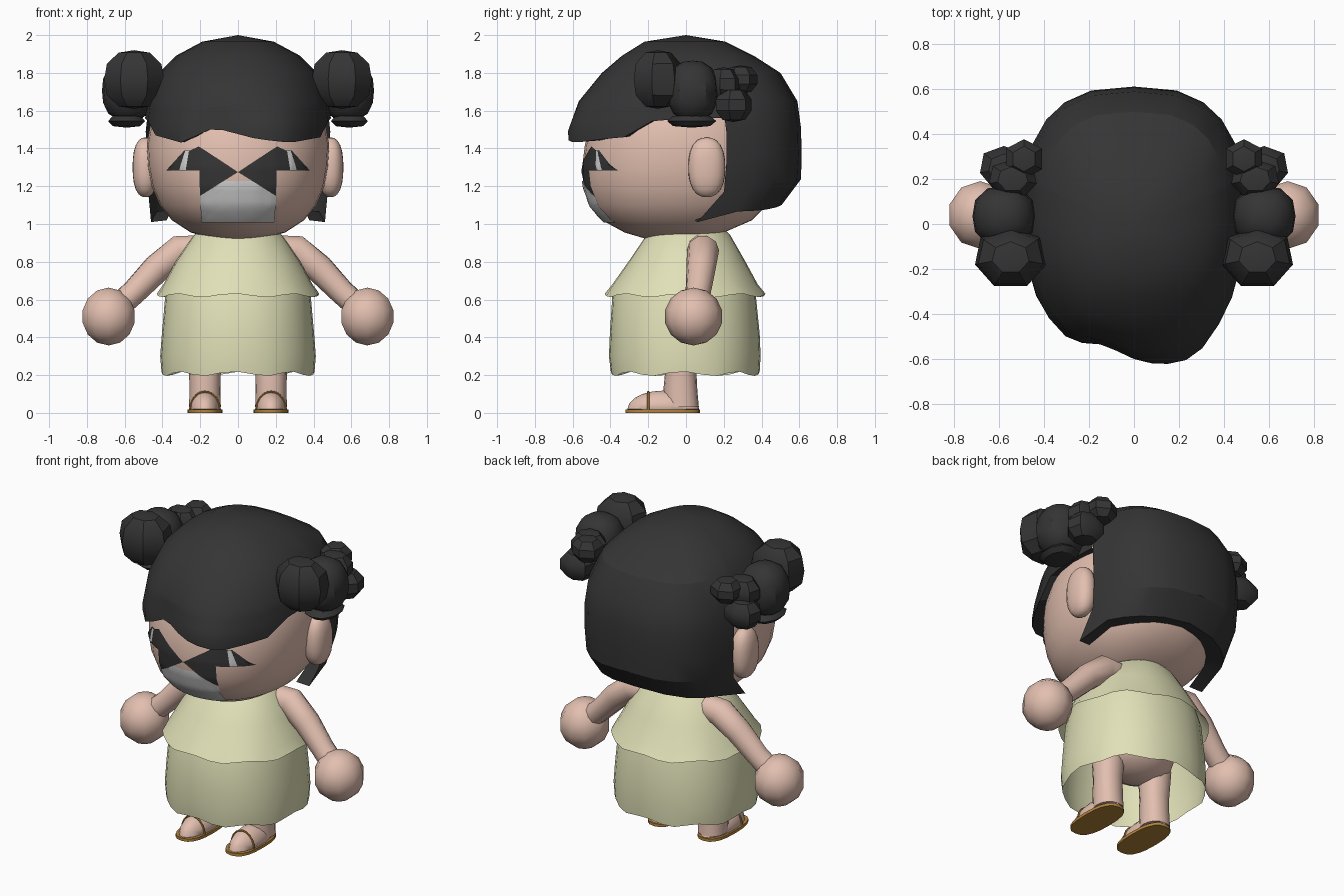
import bpy, bmesh, math
from mathutils import Vector
from mathutils.bvhtree import BVHTree

if "Cube" in bpy.data.objects:
    bpy.data.objects.remove(bpy.data.objects["Cube"])


def material(name, rgb):
    m = bpy.data.materials.new(name)
    m.diffuse_color = (*rgb, 1)
    m.use_nodes = True
    m.node_tree.nodes["Principled BSDF"].inputs["Base Color"].default_value = m.diffuse_color
    return m


SKIN = material("skin", (0.76, 0.52, 0.43))
HAIR = material("hair_black", (0.035, 0.035, 0.035))
DRESS = material("pale_green", (0.75, 0.75, 0.48))
GREY = material("mouth_grey", (0.66, 0.66, 0.66))
TAN = material("sandal_brown", (0.45, 0.23, 0.045))


def finish(bm, name, mat, angle=40, recalc=True):
    if recalc:
        bmesh.ops.recalc_face_normals(bm, faces=bm.faces[:])
    me = bpy.data.meshes.new(name)
    bm.to_mesh(me)
    bm.free()
    ob = bpy.data.objects.new(name, me)
    bpy.context.collection.objects.link(ob)
    me.materials.append(mat)
    bpy.ops.object.select_all(action='DESELECT')
    ob.select_set(True)
    bpy.context.view_layer.objects.active = ob
    bpy.ops.object.shade_smooth_by_angle(angle=math.radians(angle))
    return ob


def bridge(bm, rings):
    for a, b in zip(rings, rings[1:]):
        for i in range(len(a)):
            j = (i + 1) % len(a)
            bm.faces.new((a[i], a[j], b[j], b[i]))


def oval(a, rx, yf, yb, n, cx=0, cy=0):
    """Point on a superellipse with separate front and back depth; a=0 is front."""
    s, c = math.sin(a), math.cos(a)
    x = cx + rx * math.copysign(abs(s) ** (2 / n), s)
    k = abs(c) ** (2 / n)
    return x, cy + ((yf - cy) * k if c > 0 else (yb - cy) * k)


def loft(name, rings, mat, segs=24, n=2.1, cx=0, cy=0, wave=0, caps=(True, True), angle=40):
    """Stack of ovals given as (z, half width, front y, back y)."""
    bm = bmesh.new()
    loops = []
    for k, (z, rx, yf, yb) in enumerate(rings):
        w = wave if k == len(rings) - 1 else 0
        loop = []
        for i in range(segs):
            a = 2 * math.pi * i / segs
            x, y = oval(a, rx, yf, yb, n, cx, cy)
            loop.append(bm.verts.new((x, y, z + w * (1 + math.cos(8 * a + 0.4)))))
        loops.append(loop)
    bridge(bm, loops)
    for cap, loop in zip(caps, (loops[0], loops[-1])):
        if cap:
            bm.faces.new(loop)
    return finish(bm, name, mat, angle)


def ball(name, c, r, mat, u=12, v=8, floor=None, angle=40, power=2.0):
    """Ellipsoid; a power above 2 makes it boxier."""
    bm = bmesh.new()
    bmesh.ops.create_uvsphere(bm, u_segments=u, v_segments=v, radius=1)
    for p in bm.verts:
        k = sum(abs(t) ** power for t in p.co) ** (-1 / power)
        p.co = Vector([c[i] + r[i] * p.co[i] * k for i in range(3)])
        if floor is not None:
            p.co.z = max(p.co.z, floor)
    return finish(bm, name, mat, angle)


def tube(name, path, mat, segs=10):
    """Round tube through (x, y, z, radius) points."""
    bm = bmesh.new()
    pts = [Vector(p[:3]) for p in path]
    loops = []
    for i, p in enumerate(pts):
        d = pts[min(i + 1, len(pts) - 1)] - pts[max(i - 1, 0)]
        q = d.to_track_quat('Z', 'Y')
        loops.append([bm.verts.new(p + q @ Vector((math.cos(t), math.sin(t), 0)) * path[i][3])
                      for t in (2 * math.pi * k / segs for k in range(segs))])
    bridge(bm, loops)
    bm.faces.new(loops[0])
    bm.faces.new(loops[-1])
    return finish(bm, name, mat, 50)


def lerp(table, t):
    """Piecewise interpolation of rows keyed by ascending first value."""
    if t <= table[0][0]:
        return table[0][1:]
    for a, b in zip(table, table[1:]):
        if t <= b[0]:
            f = (t - a[0]) / (b[0] - a[0])
            return [p + (q - p) * f for p, q in zip(a[1:], b[1:])]
    return table[-1][1:]


# Head
head = loft("head", [(0.915, 0.11, -0.19, 0.04), (0.955, 0.25, -0.325, 0.2), (1.02, 0.35, -0.445, 0.35),
                     (1.1, 0.415, -0.51, 0.43), (1.2, 0.457, -0.543, 0.49), (1.3, 0.475, -0.55, 0.51),
                     (1.42, 0.483, -0.535, 0.52), (1.6, 0.45, -0.48, 0.5), (1.8, 0.3, -0.33, 0.33)],
            SKIN, segs=32, n=2.2)

# Face plates, wrapped on the front of the head
bvh = BVHTree.FromPolygons([v.co.copy() for v in head.data.vertices],
                           [tuple(p.vertices) for p in head.data.polygons])


def plate(name, outline, mat, lift, s=1):
    bm = bmesh.new()
    bm.faces.new([bm.verts.new((s * x, 0, z)) for x, z in outline])
    bmesh.ops.triangulate(bm, faces=bm.faces[:])
    bmesh.ops.subdivide_edges(bm, edges=bm.edges[:], cuts=7, use_grid_fill=True)
    for v in bm.verts:
        hit = bvh.ray_cast(Vector((v.co.x, -2, v.co.z)), Vector((0, 1, 0)))
        v.co = hit[0] + hit[1].normalized() * lift if hit[1].y < 0 else hit[0] - hit[1] * lift
    bm.normal_update()
    bmesh.ops.reverse_faces(bm, faces=[f for f in bm.faces if f.normal.y > 0])
    return finish(bm, name, mat, 40, False)


for s, side in ((1, "right"), (-1, "left")):
    plate("eye_" + side, [(0.375, 1.285), (0.28, 1.39), (0.25, 1.39), (0.205, 1.41), (0, 1.275),
                          (0.2, 1.15), (0.2, 1.285)], HAIR, 0.005, s)
    plate("eye_white_" + side, [(0.305, 1.287), (0.274, 1.39), (0.255, 1.388), (0.272, 1.287)], GREY, 0.009, s)
plate("mouth", [(-0.2, 1.15), (-0.075, 1.228), (0.075, 1.228), (0.2, 1.15), (0.19, 1.013), (-0.19, 1.013)],
      GREY, 0.006)

# Hair cap: columns run from the crown down to a hem that varies around the head
profile = [(1.0, 0.47, -0.6, 0.42), (1.07, 0.475, -0.6, 0.47), (1.15, 0.485, -0.6, 0.565),
           (1.25, 0.49, -0.61, 0.615), (1.5, 0.5, -0.61, 0.61), (1.65, 0.48, -0.565, 0.59),
           (1.8, 0.42, -0.445, 0.5), (1.89, 0.33, -0.34, 0.36), (1.965, 0.19, -0.22, 0.21)]
fringe = [(-0.49, 1.56), (-0.44, 1.47), (-0.3, 1.43), (-0.13, 1.51), (0.1, 1.45), (0.28, 1.43),
          (0.44, 1.46), (0.49, 1.56)]
sweep = [(-0.3, 1.0), (-0.13, 0.9), (0.02, 1.0), (0.28, 1.12), (0.48, 1.0)]     # fringe pushed in or out
back_hem = [(104, 1.01), (120, 1.07), (140, 1.07), (180, 1.1)]
half = [8, 16, 26, 36, 48, 60, 74, 90, 103, 104, 119, 134, 148, 164]
angles = [0] + half + [180] + [-a for a in reversed(half)]
bm = bmesh.new()
cols = []
for deg in angles:
    a = math.radians(deg)
    n = 2.15 if abs(deg) < 90 else 2.7
    x = oval(a, 0.5, -0.6, 0.6, n)[0]
    hem = lerp(fringe, x)[0] if abs(deg) < 104 else lerp(back_hem, abs(deg))[0]
    zs = [1.965, 1.89, 1.8, 1.65] + [1.65 + (hem - 1.65) * k / 4 for k in (1, 2, 3, 4)]
    col = []
    for z in zs:
        x, y = oval(a, *lerp(profile, z), n)
        if y < 0:
            w = min(1, max(0, (1.8 - z) / 0.28))
            y *= 1 + w * (lerp(sweep, x)[0] - 1)
        col.append(Vector((x, y, z)))
    if abs(deg) == 104:                       # forward-pointing tip behind the ear
        col[-1].y = 0.06
    end = col[-1]
    col.append(Vector((end.x * 0.82, end.y * 0.78, end.z + 0.01)))   # hem tucks in to the head
    cols.append([bm.verts.new(p) for p in col])
crown = bm.verts.new((0, 0, 2.0))
for i, deg in enumerate(angles):
    j = (i + 1) % len(angles)
    notch = {abs(deg), abs(angles[j])} == {103, 104}
    bm.faces.new((crown, cols[i][0], cols[j][0]))
    for k in range(4 if notch else len(cols[i]) - 1):
        bm.faces.new((cols[i][k], cols[j][k], cols[j][k + 1], cols[i][k + 1]))
finish(bm, "hair_cap", HAIR, 25)

# Dress: skirt under a flared top
loft("skirt", [(0.72, 0.36, -0.35, 0.34), (0.62, 0.385, -0.39, 0.37), (0.42, 0.403, -0.403, 0.39),
               (0.3, 0.412, -0.408, 0.395), (0.195, 0.405, -0.398, 0.39)],
     DRESS, segs=32, n=2.2, wave=0.012, caps=(True, False))
loft("dress_top", [(0.99, 0.15, -0.15, 0.19), (0.94, 0.235, -0.21, 0.235), (0.8, 0.33, -0.305, 0.315),
                   (0.68, 0.395, -0.39, 0.38), (0.612, 0.43, -0.43, 0.42)],
     DRESS, segs=32, n=2.1, wave=0.01, caps=(True, False))
ball("hips", (0, -0.02, 0.45), (0.27, 0.2, 0.16), SKIN)

# Bun lobes: name, centre, radii, sides, bands
lobes = [("front", (0.55, -0.15, 1.765), (0.16, 0.135, 0.155), 7, 6),
         ("knot", (0.58, 0.035, 1.705), (0.14, 0.135, 0.16), 12, 8),
         ("base", (0.59, 0.03, 1.545), (0.1, 0.13, 0.035), 10, 4),
         ("mid", (0.54, 0.2, 1.74), (0.11, 0.09, 0.09), 7, 5),
         ("back_top", (0.49, 0.29, 1.765), (0.09, 0.09, 0.075), 6, 5),
         ("back_low", (0.58, 0.25, 1.63), (0.11, 0.1, 0.09), 7, 5)]

for s, side in ((1, "right"), (-1, "left")):
    # Ears
    ball("ear_" + side, (s * 0.49, 0.11, 1.3), (0.068, 0.098, 0.158), SKIN, 20, 12, power=2.4)

    # Hair buns, each a knot with lobes around it
    for nm, c, r, u, v in lobes:
        ball("bun_%s_%s" % (nm, side), (s * c[0], c[1], c[2]), r, HAIR, u, v, angle=35, power=2.5)

    # Arms and round hands
    tube("arm_" + side, [(s * x, y, z, r) for x, y, z, r in
                         ((0.18, 0.08, 0.87, 0.075), (0.31, 0.09, 0.86, 0.085), (0.43, 0.08, 0.765, 0.078),
                          (0.55, 0.065, 0.64, 0.068), (0.64, 0.05, 0.56, 0.068))], SKIN)
    ball("hand_" + side, (s * 0.685, 0.04, 0.51), (0.148, 0.155, 0.153), SKIN, 10, 7, angle=50)

    # Legs, feet and sandals
    cx = s * 0.175
    loft("leg_" + side, [(0.03, 0.084, -0.11, 0.068), (0.12, 0.082, -0.12, 0.06), (0.22, 0.084, -0.11, 0.055),
                         (0.4, 0.095, -0.115, 0.07)], SKIN, segs=16, n=2.2, cx=cx, cy=-0.025)
    ball("foot_" + side, (cx, -0.12, 0.02), (0.084, 0.19, 0.098), SKIN, 18, 10, floor=0.015, angle=50)
    loft("sandal_sole_" + side, [(0, 0.092, -0.32, 0.075), (0.018, 0.092, -0.32, 0.075)],
         TAN, segs=20, n=2.6, cx=cx, cy=-0.12)
    tube("sandal_strap_" + side, [(cx + 0.08 * math.cos(t), -0.2, 0.012 + 0.1 * math.sin(t), 0.006)
                                  for t in (math.pi * k / 10 for k in range(11))], TAN, 6)
